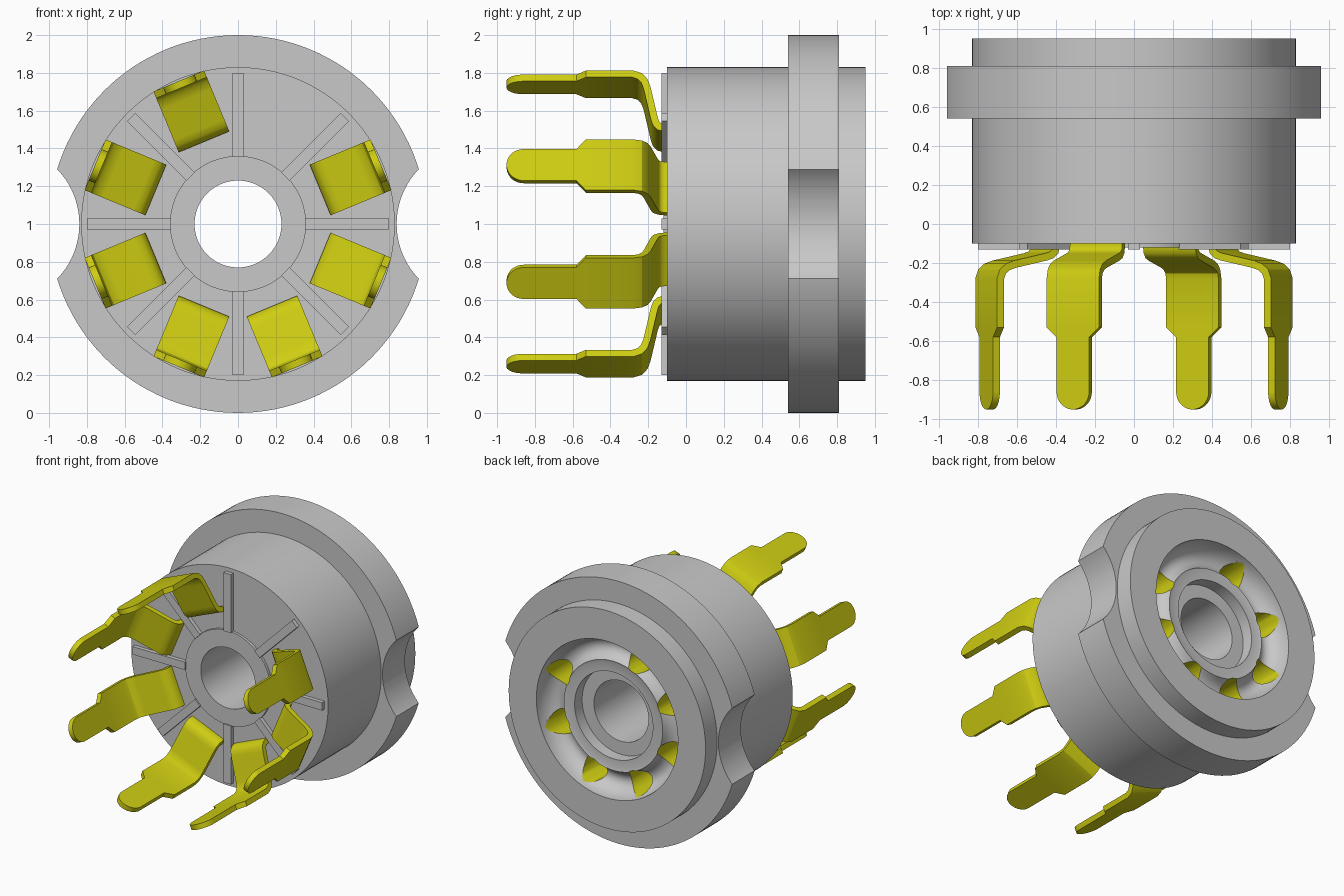
import bpy, bmesh, math
from mathutils import Matrix, Vector

cube = bpy.data.objects.get("Cube")
if cube:
    bpy.data.objects.remove(cube, do_unlink=True)


def material(name, color):
    m = bpy.data.materials.new(name)
    m.use_nodes = True
    m.diffuse_color = color
    m.node_tree.nodes["Principled BSDF"].inputs["Base Color"].default_value = color
    return m


GREY = material("grey plastic", (0.58, 0.58, 0.58, 1))
YELLOW = material("yellow metal", (0.62, 0.61, 0.006, 1))
CENTRE = Vector((0, 0, 1))
CONTACT_ANGLES = [math.radians(22.5 + 45 * k) for k in range(8) if k != 1]


def make_object(name, bm, *mats):
    bmesh.ops.recalc_face_normals(bm, faces=bm.faces)
    me = bpy.data.meshes.new(name)
    bm.to_mesh(me)
    bm.free()
    for m in mats:
        me.materials.append(m)
    ob = bpy.data.objects.new(name, me)
    bpy.context.collection.objects.link(ob)
    return ob


def activate(ob):
    bpy.ops.object.select_all(action='DESELECT')
    ob.select_set(True)
    bpy.context.view_layer.objects.active = ob


def smooth(ob):
    activate(ob)
    bpy.ops.object.shade_smooth_by_angle(angle=math.radians(30))


def polar(r, y, a):
    return Vector((r * math.cos(a), y, 1 + r * math.sin(a)))


def lathe(name, profile, segments, *mats):
    """Closed (radius, y) profile turned around the long axis."""
    bm = bmesh.new()
    rings = [[bm.verts.new(polar(r, y, math.tau * s / segments)) for r, y in profile]
             for s in range(segments)]
    n = len(profile)
    for s in range(segments):
        a, b = rings[s], rings[(s + 1) % segments]
        for i in range(n):
            j = (i + 1) % n
            bm.faces.new((a[i], a[j], b[j], b[i]))
    return make_object(name, bm, *mats)


def add_rod(bm, radius, centre, length, segments, index):
    """Cylinder lying along y, added to a cutter mesh."""
    mat = Matrix.Translation(centre) @ Matrix.Rotation(math.pi / 2, 4, 'X')
    made = bmesh.ops.create_cone(bm, cap_ends=True, segments=segments, radius1=radius,
                                 radius2=radius, depth=length, matrix=mat)
    for f in {f for v in made["verts"] for f in v.link_faces}:
        f.material_index = index


# Socket body: stepped cylinder, flange, back groove and central bore
groove = [(0.5 + 0.097 * math.cos(t), 0.95 - 0.15 * math.sin(t))
          for t in [math.pi * k / 18 for k in range(16)]]
body_profile = [(0.23, -0.12), (0.36, -0.12), (0.36, -0.10), (0.83, -0.10),
                (0.83, 0.54), (1.0, 0.54), (1.0, 0.81), (0.83, 0.81), (0.83, 0.95)]
body_profile += groove + [(0.40, 0.87), (0.33, 0.87), (0.33, 0.78), (0.23, 0.78)]
body = lathe("socket_body", body_profile, 128, GREY, YELLOW)

# Cutters: side notches in the flange, and pin holes lined with metal
cut = bmesh.new()
for side in (1, -1):
    add_rod(cut, 0.418, (side * 1.258, 0.675, 1), 0.4, 96, 0)
for a in CONTACT_ANGLES:
    add_rod(cut, 0.092, polar(0.5, 0.75, a), 0.5, 32, 1)
cutter = make_object("hole_cutter", cut, GREY, YELLOW)
cutter.hide_render = True

activate(body)
mod = body.modifiers.new("holes", 'BOOLEAN')
mod.operation = 'DIFFERENCE'
mod.solver = 'EXACT'
mod.object = cutter
bpy.ops.object.modifier_apply(modifier=mod.name)
bpy.data.objects.remove(cutter, do_unlink=True)
smooth(body)

# Eight thin ribs on the front face
ribs = bmesh.new()
for k in range(8):
    mat = (Matrix.Translation(CENTRE) @ Matrix.Rotation(math.tau * k / 8, 4, 'Y')
           @ Matrix.Translation((0.577, -0.11, 0)) @ Matrix.Diagonal((0.446, 0.04, 0.06, 1)))
    bmesh.ops.create_cube(ribs, size=1, matrix=mat)
make_object("front_ribs", ribs, GREY)

# Bent contact strip: (radius, y, half width) along its length, with a round tip
strip = [(0.49, -0.08, 0.145), (0.49, -0.115, 0.145), (0.497, -0.14, 0.145),
         (0.515, -0.158, 0.145), (0.545, -0.168, 0.145), (0.72, -0.206, 0.145),
         (0.76, -0.22, 0.145), (0.787, -0.243, 0.145), (0.80, -0.28, 0.145),
         (0.80, -0.53, 0.145), (0.80, -0.58, 0.09)]
strip += [(0.80, -0.86 - 0.09 * math.sin(t), 0.09 * math.cos(t))
          for t in [math.radians(10.5 * k) for k in range(9)]]


def contact(number, angle):
    bm = bmesh.new()
    across = Vector((-math.sin(angle), 0, math.cos(angle)))
    rows = [[bm.verts.new(polar(r, y, angle) + across * w * s) for s in (-1, 1)]
            for r, y, w in strip]
    for a, b in zip(rows, rows[1:]):
        bm.faces.new((a[0], a[1], b[1], b[0]))
    ob = make_object(f"contact_{number}", bm, YELLOW)
    activate(ob)
    mod = ob.modifiers.new("thickness", 'SOLIDIFY')
    mod.thickness = 0.038
    mod.offset = 0
    mod.use_even_offset = True
    bpy.ops.object.modifier_apply(modifier=mod.name)
    smooth(ob)


for i, a in enumerate(CONTACT_ANGLES, 1):
    contact(i, a)
